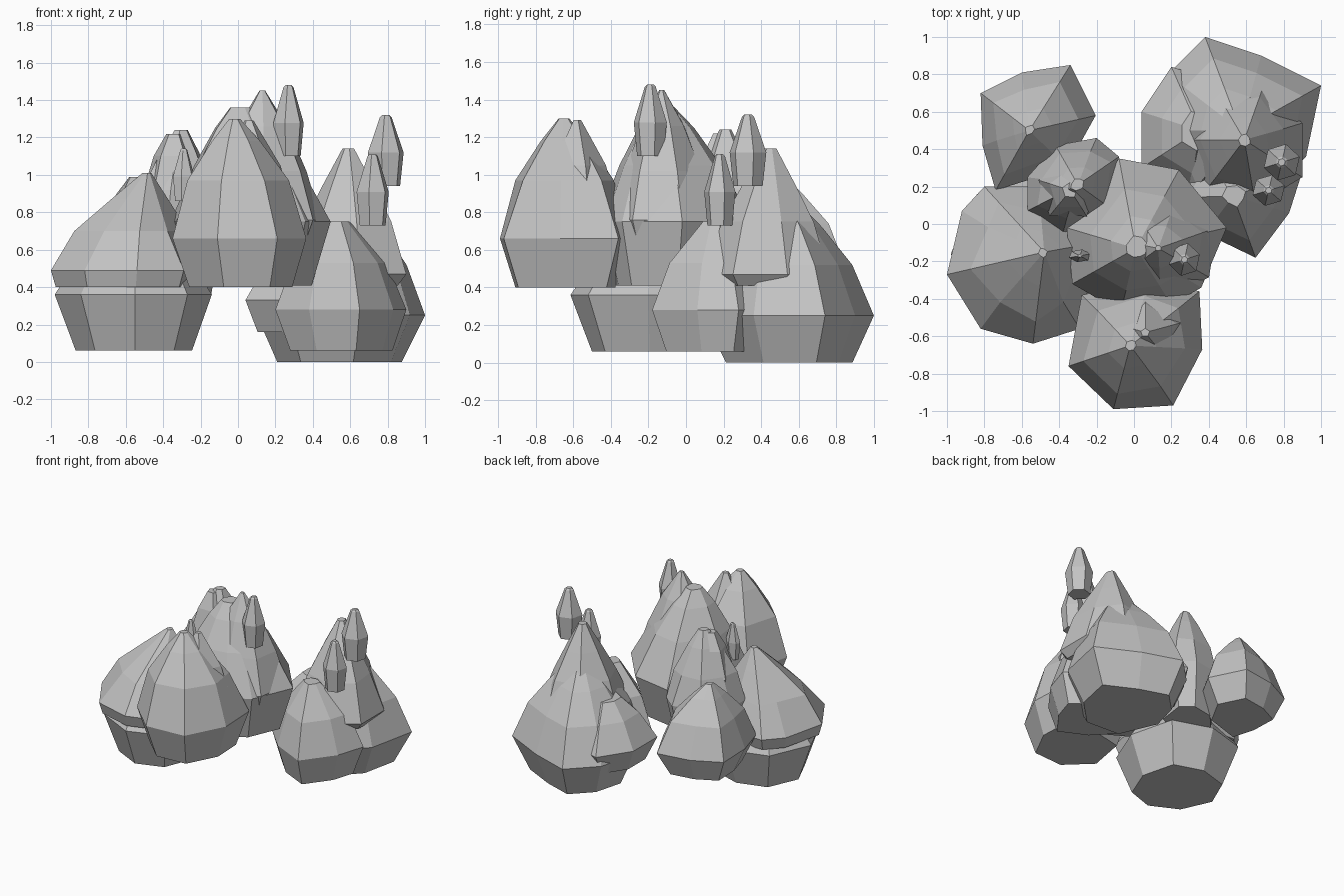
import bpy, bmesh, math

if "Cube" in bpy.data.objects:
    bpy.data.objects.remove(bpy.data.objects["Cube"])

stone = bpy.data.materials.new("grey_stone")
stone.diffuse_color = (0.55, 0.55, 0.55, 1)
stone.use_nodes = True
stone.node_tree.nodes["Principled BSDF"].inputs["Base Color"].default_value = stone.diffuse_color


def rock(name, outline, peak, levels, crease=0.0):
    """Faceted boulder: outline rings scaled per level, drifting towards the peak.
    levels: (height, scale); crease pulls alternate corners in near the top."""
    n = len(outline)
    cx = sum(p[0] for p in outline) / n
    cy = sum(p[1] for p in outline) / n
    widest = max(levels, key=lambda l: l[1])[0]
    bm = bmesh.new()
    rings = []
    for z, s in levels:
        drift = (1 - s) if z > widest else 0
        ox, oy = cx + (peak[0] - cx) * drift, cy + (peak[1] - cy) * drift
        ring = []
        for i, (x, y) in enumerate(outline):
            k = s * (1 - crease * (i % 2)) if z > widest else s
            ring.append(bm.verts.new((ox + (x - cx) * k, oy + (y - cy) * k, z)))
        rings.append(ring)
    bm.faces.new(list(reversed(rings[0])))
    for a, b in zip(rings, rings[1:]):
        for i in range(n):
            j = (i + 1) % n
            bm.faces.new((a[i], a[j], b[j], b[i]))
    bm.faces.new(rings[-1])
    bmesh.ops.recalc_face_normals(bm, faces=bm.faces)
    mesh = bpy.data.meshes.new(name)
    bm.to_mesh(mesh)
    bm.free()
    mesh.materials.append(stone)
    ob = bpy.data.objects.new(name, mesh)
    bpy.context.collection.objects.link(ob)
    return ob


def oval(x, y, rx, ry, n=7, turn=0.3):
    return [(x + rx * math.cos(turn + math.tau * i / n),
             y + ry * math.sin(turn + math.tau * i / n)) for i in range(n)]


def crystal(name, x, y, z0, z1, rx, ry):
    h = z1 - z0
    rock(name, oval(x, y, rx, ry, 6), (x, y),
         [(z0, 0.8), (z0 + h * 0.47, 1), (z0 + h * 0.97, 0.33), (z1, 0.2)])


# Front boulder, with a second small peak
rock("front_boulder",
     [(-.11, -.99), (.21, -.97), (.365, -.67), (.35, -.36), (.08, -.3), (-.28, -.38), (-.35, -.76)],
     (-.02, -.65), [(.4, .77), (.66, 1), (.97, .76), (1.18, .36), (1.3, .08)], .1)
rock("front_boulder_spur", oval(.06, -.58, .25, .22, 5), (.06, -.58),
     [(.7, .9), (.8, 1), (1.05, .7), (1.29, .1)])

# Central boulder, with a blunt top and a spike beside it
rock("central_boulder",
     [(-.08, .35), (-.36, -.02), (-.33, -.32), (-.07, -.47), (.2, -.43), (.36, -.34), (.495, -.02), (.24, .29)],
     (.01, -.13), [(.41, .77), (.75, 1), (1.05, .66), (1.25, .36), (1.36, .14)])
rock("central_spike", oval(.12, -.11, .34, .31, 7), (.13, -.13),
     [(.68, .9), (.76, 1), (1.02, .75), (1.26, .42), (1.45, .05)], .1)

# Left boulder: base stone and creased cap stone
rock("left_base_stone",
     [(-.98, -.16), (-.84, -.47), (-.55, -.615), (-.27, -.52), (-.14, -.2), (-.23, .15), (-.53, .25), (-.84, .16)],
     (-.55, -.15), [(.06, .74), (.36, 1), (.46, .85), (.62, .3)])
rock("left_cap_stone",
     [(-1, -.27), (-.82, -.56), (-.54, -.64), (-.29, -.56), (-.2, -.1), (-.48, .2), (-.8, .2), (-.92, .07)],
     (-.48, -.15), [(.4, .93), (.49, 1), (.7, .76), (.87, .38), (1.01, .06)], .16)

# Rear left boulder
rock("rear_left_boulder",
     [(-.34, .85), (-.6, .81), (-.82, .7), (-.81, .42), (-.74, .18), (-.36, .3), (-.205, .58)],
     (-.56, .5), [(.33, .72), (.51, 1), (.74, .74), (.9, .34), (.99, .08)], .06)

# Ridge stone between the central and rear left boulders
rock("ridge_stone",
     [(-.08, .36), (-.2, .46), (-.42, .42), (-.57, .25), (-.57, .07), (-.38, -.05), (-.12, .08)],
     (-.3, .21), [(.36, .75), (.7, 1), (.92, .8), (1.12, .42), (1.24, .14)], .12)
rock("ridge_stone_spur", oval(-.35, .18, .17, .17, 5), (-.34, .18),
     [(.8, .9), (.9, 1), (1.1, .65), (1.22, .25)])

# Right boulder: base, tall upper stone, low front and side stones
rock("right_base_stone",
     [(.38, 1.0), (.68, .9), (1, .74), (.92, .36), (.65, .09), (.27, .11), (.1, .5), (.18, .8)],
     (.57, .5), [(0, .74), (.25, 1), (.52, .77), (.72, .45), (.85, .2)])
rock("right_upper_stone",
     [(.9, .25), (.9, .54), (.7, .76), (.42, .74), (.27, .45), (.36, .15), (.65, .1)],
     (.59, .45), [(.41, .85), (.47, 1), (.75, .74), (.95, .42), (1.14, .1)], .1)
rock("right_front_stone",
     [(.65, -.18), (.83, .06), (.9, .28), (.65, .46), (.34, .42), (.2, .14), (.38, -.05)],
     (.53, .15), [(.06, .78), (.28, 1), (.53, .72), (.75, .18)])
rock("right_side_stone",
     [(.04, .3), (.3, .14), (.55, .4), (.5, .75), (.2, .84), (.04, .6)],
     (.35, .5), [(.16, .72), (.33, 1), (.52, .65), (.64, .3)])

# Small upright crystals
crystal("tall_crystal", .27, -.19, 1.1, 1.48, .085, .09)
crystal("right_crystal", .79, .33, .94, 1.32, .1, .1)
crystal("right_small_crystal", .72, .18, .73, 1.11, .09, .085)
crystal("left_splinter", -.29, -.17, .86, 1.14, .06, .035)
